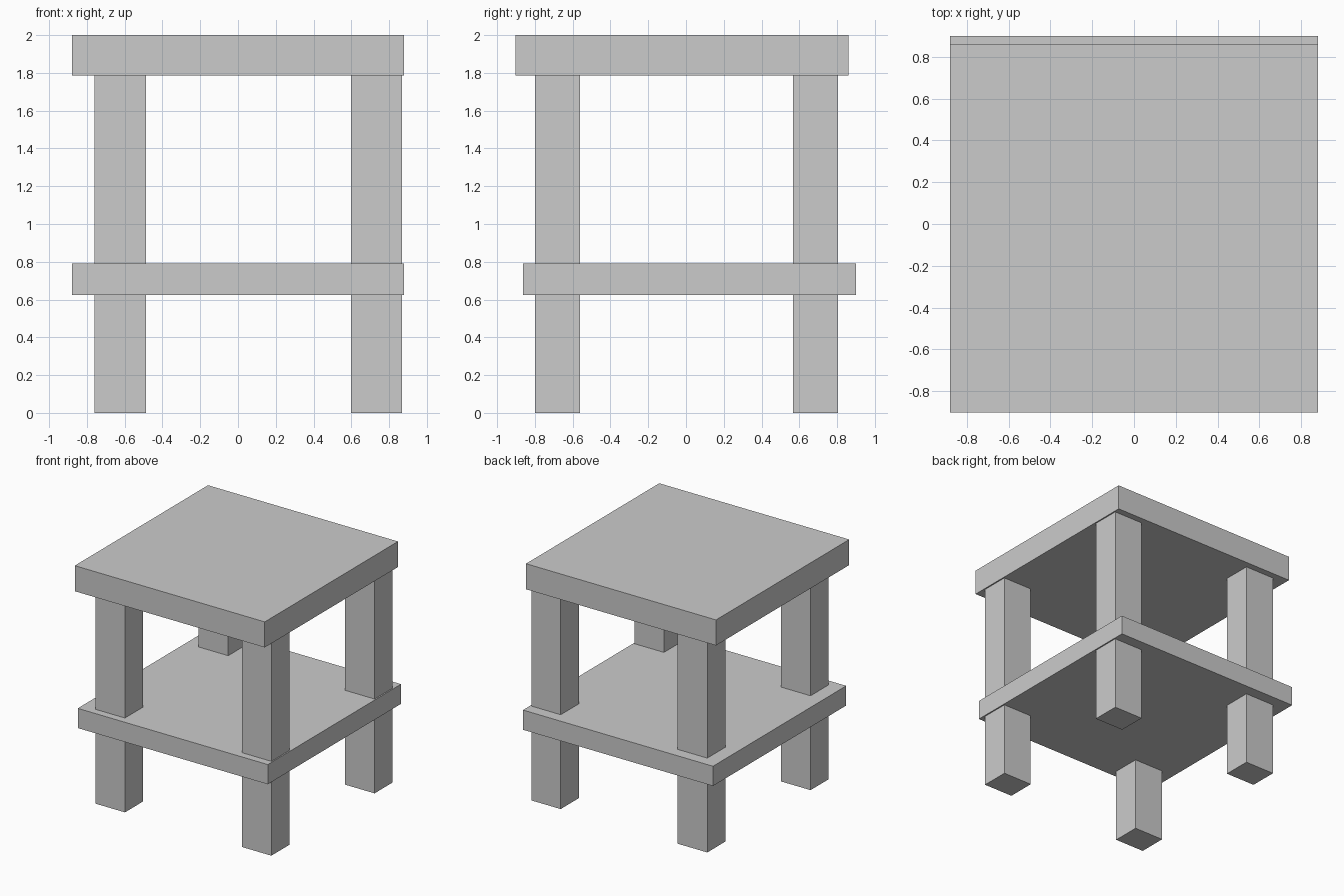
import bpy
import bmesh
from mathutils import Vector

if "Cube" in bpy.data.objects:
    bpy.data.objects.remove(bpy.data.objects["Cube"])


def box(name, low, high):
    """Axis-aligned box between two opposite corners."""
    low, high = Vector(low), Vector(high)
    size, centre = high - low, (low + high) / 2
    bm = bmesh.new()
    bmesh.ops.create_cube(bm, size=1)
    bmesh.ops.scale(bm, vec=size, verts=bm.verts)
    mesh = bpy.data.meshes.new(name)
    bm.to_mesh(mesh)
    bm.free()
    obj = bpy.data.objects.new(name, mesh)
    obj.location = centre
    bpy.context.collection.objects.link(obj)
    return obj


# Table top, shifted slightly to the front
box("table_top", (-0.88, -0.903, 1.786), (0.88, 0.86, 2.0))

# Lower shelf, shifted slightly to the back
box("lower_shelf", (-0.88, -0.863, 0.625), (0.88, 0.90, 0.79))

# Four legs running from the floor through the shelf to the top
LEG_X = {"left": (-0.761, -0.487), "right": (0.597, 0.869)}
LEG_Y = {"front": (-0.80, -0.561), "back": (0.566, 0.805)}
for depth, (y0, y1) in LEG_Y.items():
    for side, (x0, x1) in LEG_X.items():
        box(f"{depth}_{side}_leg", (x0, y0, 0), (x1, y1, 1.786))
